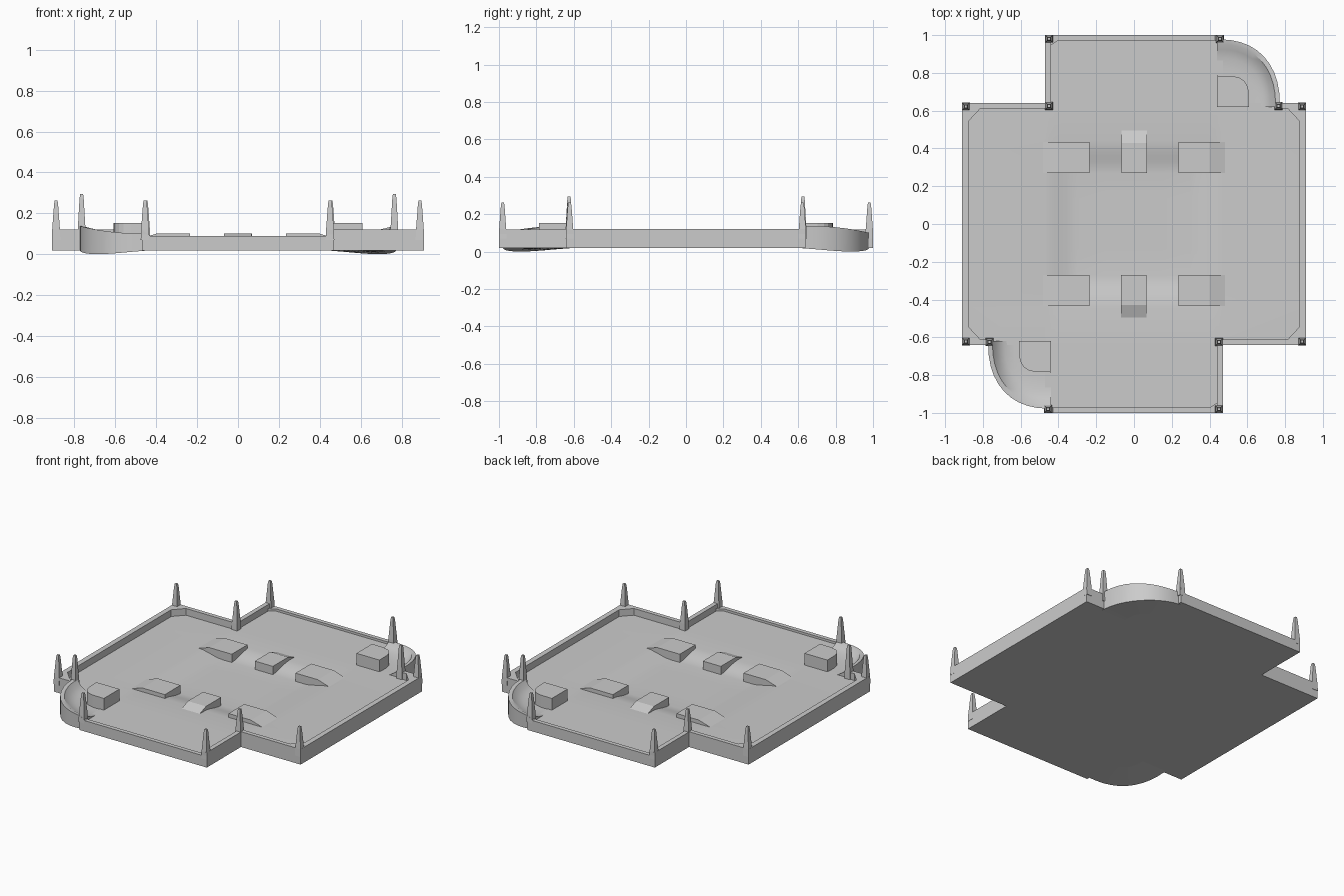
import bpy, bmesh, math

if "Cube" in bpy.data.objects:
    bpy.data.objects.remove(bpy.data.objects["Cube"])

BASE, FLOOR, PIT = 0.018, 0.075, 0.045


def finish(name, bm, smooth=False):
    bmesh.ops.recalc_face_normals(bm, faces=bm.faces)
    me = bpy.data.meshes.new(name)
    bm.to_mesh(me)
    bm.free()
    ob = bpy.data.objects.new(name, me)
    bpy.context.collection.objects.link(ob)
    if smooth:
        bpy.ops.object.select_all(action='DESELECT')
        ob.select_set(True)
        bpy.context.view_layer.objects.active = ob
        bpy.ops.object.shade_smooth_by_angle(angle=math.radians(30))
    return ob


def loft(name, sections, closed=True, smooth=False):
    """Skin a list of equal-length closed rings and cap both ends."""
    bm = bmesh.new()
    rings = [[bm.verts.new(p) for p in s] for s in sections]
    n = len(rings[0])
    for a, b in zip(rings, rings[1:]):
        for i in range(n):
            j = (i + 1) % n
            bm.faces.new((a[i], a[j], b[j], b[i]))
    if closed:
        bm.faces.new(rings[0])
        bm.faces.new(rings[-1])
    return finish(name, bm, smooth)


def slab(name, pts, z0, z1):
    return loft(name, [[(x, y, z) for x, y in pts] for z in (z0, z1)])


def box(name, x0, x1, y0, y1, z0, z1):
    return slab(name, [(x0, y0), (x1, y0), (x1, y1), (x0, y1)], z0, z1)


def smoothstep(t):
    t = max(0, min(1, t))
    return t * t * (3 - 2 * t)


def height(x, y):
    return PIT + (FLOOR - PIT) * max(smoothstep((abs(x) - 0.30) / 0.18),
                                     smoothstep((abs(y) - 0.27) / 0.17))


def superellipse(a, b, t, e):
    c, s = math.cos(t), math.sin(t)
    return (0.44 + a * max(c, 0) ** (2 / e), 0.62 + b * max(s, 0) ** (2 / e))


# cross-shaped plate with a sunken middle
half_x = [0, 0.15, 0.30, 0.33, 0.36, 0.39, 0.42, 0.45, 0.47, 0.91]
half_y = [0, 0.135, 0.27, 0.30, 0.33, 0.36, 0.40, 0.44, 0.64, 1.0]
xs = [-v for v in half_x[:0:-1]] + half_x
ys = [-v for v in half_y[:0:-1]] + half_y
bm = bmesh.new()
grid = {(x, y): bm.verts.new((x, y, height(x, y))) for x in xs for y in ys}
for x0, x1 in zip(xs, xs[1:]):
    for y0, y1 in zip(ys, ys[1:]):
        if abs(x0 + x1) / 2 < 0.47 or abs(y0 + y1) / 2 < 0.64:
            bm.faces.new([grid[p] for p in ((x0, y0), (x1, y0), (x1, y1), (x0, y1))])
bmesh.ops.delete(bm, geom=[v for v in bm.verts if not v.link_faces], context='VERTS')
ext = bmesh.ops.extrude_face_region(bm, geom=bm.faces[:], use_keep_orig=True)
for g in ext['geom']:
    if isinstance(g, bmesh.types.BMVert):
        g.co.z = BASE
finish("base_plate", bm, True)


def spike(name, x, y, top):
    secs = []
    for z, r in ((0.07, 0.021), (0.12, 0.019), (top - 0.02, 0.010), (top, 0.007)):
        secs.append([(x + r * i, y + r * j, z) for i, j in ((-1, -1), (1, -1), (1, 1), (-1, 1))])
    loft(name, secs)


parts_before = set(bpy.data.objects)

# everything below is one half; it is turned 180 degrees for the other half
# end wall of the arm, swept up at both corners
prof = [(-0.47, BASE), (0.47, BASE), (0.47, 0.12), (0.43, 0.09), (-0.43, 0.09), (-0.47, 0.12)]
loft("arm_end_wall", [[(x, y, z) for x, z in prof] for y in (0.972, 1.0)])
box("arm_side_wall", -0.47, -0.44, 0.62, 1.0, BASE, 0.118)
slab("arm_corner_fillet", [(-0.45, 0.98), (-0.45, 0.94), (-0.39, 0.98)], 0.06, 0.09)

# wing walls
box("wing_end_wall", 0.875, 0.91, -0.64, 0.64, BASE, 0.12)
box("wing_wall_short", 0.76, 0.91, 0.612, 0.64, BASE, 0.12)
box("wing_wall_long", 0.44, 0.91, -0.64, -0.612, BASE, 0.12)
for s in (1, -1):
    slab("wing_corner_fillet", [(0.88, s * 0.54), (0.88, s * 0.615), (0.81, s * 0.615)],
         0.06, 0.12)

# corner spikes
for x, y, top in ((0.89, 0.622, 0.262), (0.89, -0.622, 0.262), (0.455, 0.98, 0.262),
                  (-0.45, 0.98, 0.262), (-0.45, 0.625, 0.262), (0.765, 0.625, 0.295)):
    spike("corner_spike", x, y, top)

# banked curved channel
N = 10
secs = []
for i in range(N + 1):
    t = math.pi / 2 * i / N
    f = i / N                              # 0 at the wing, 1 at the arm end
    out = superellipse(0.333, 0.358, t, 2.35)
    lip = superellipse(0.310, 0.333, t, 2.35)
    inn = superellipse(0.150, 0.150, t, 3)
    rim = 0.138 - 0.038 * smoothstep(f)
    low = BASE - 0.018 * math.sin(math.pi * f)

    def between(k):
        return tuple(inn[j] + (lip[j] - inn[j]) * k for j in (0, 1))
    secs.append([(*inn, BASE), (*out, low), (*out, rim), (*lip, rim - 0.003),
                 (*between(0.85), 0.072 + (rim - 0.072) * 0.45),
                 (*between(0.6), 0.076), (*between(0.3), 0.072), (*inn, 0.072)])
loft("curved_channel", secs, smooth=True)

# raised block inside the bend
arc = [superellipse(0.17, 0.165, math.pi / 2 * i / 6, 4) for i in range(7)]
slab("bend_block", [(0.44, 0.62)] + arc, BASE, 0.153)

# ramps around the sunken middle
for s in (1, -1):
    prof = [(0.235, 0.03), (0.485, 0.03), (0.485, 0.074), (0.40, 0.10), (0.235, 0.10)]
    loft("side_ramp", [[(s * x, y, z) for x, z in prof] for y in (0.27, 0.435)])
prof = [(0.27, 0.03), (0.50, 0.03), (0.50, 0.073), (0.43, 0.10), (0.27, 0.10)]
loft("middle_ramp", [[(x, y, z) for y, z in prof] for x in (-0.065, 0.068)])

# opposite half
for ob in [o for o in bpy.data.objects if o not in parts_before]:
    twin = ob.copy()
    twin.name = ob.name.split(".")[0] + "_opposite"
    twin.rotation_euler[2] = math.pi
    bpy.context.collection.objects.link(twin)
